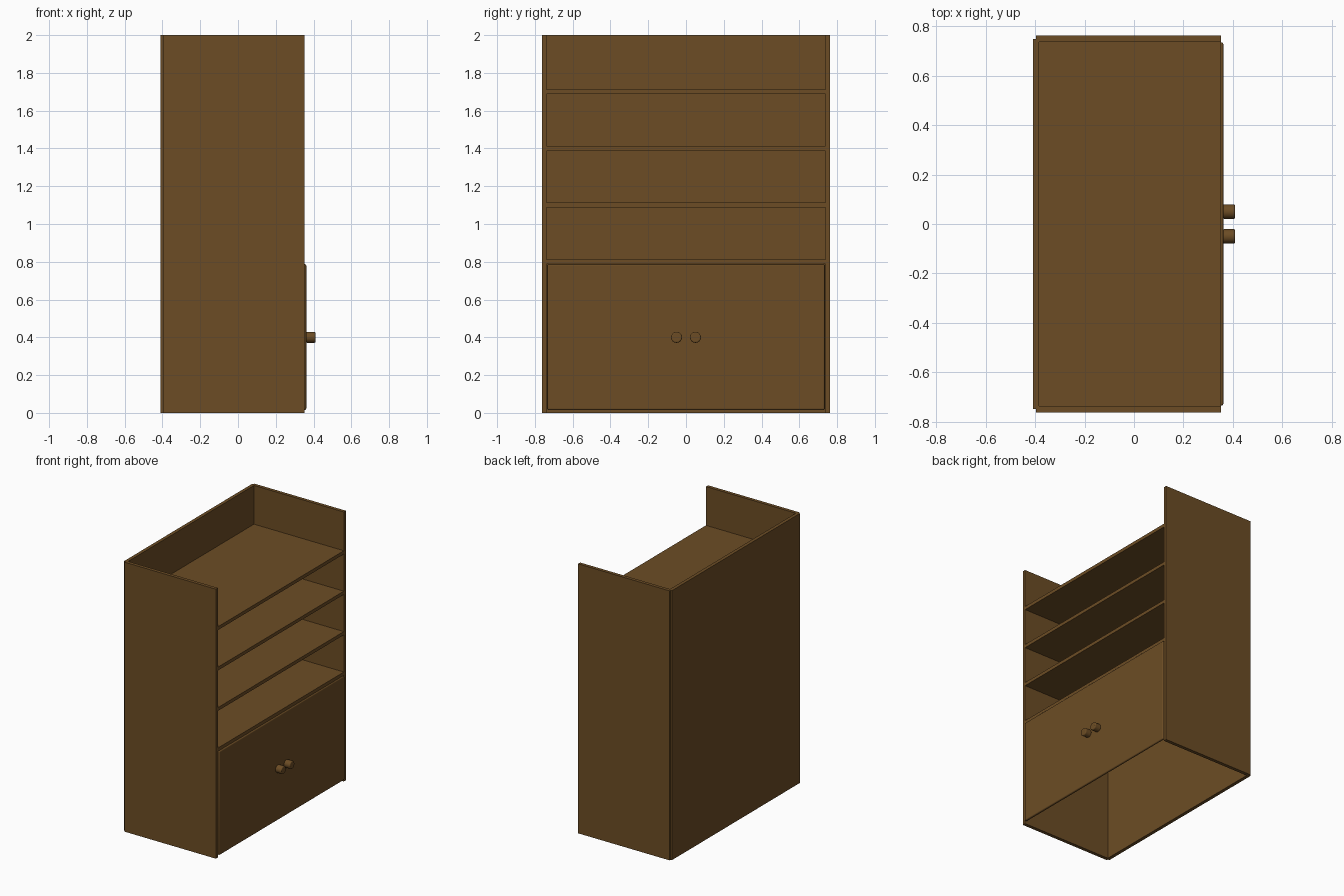
import bpy
import math

if "Cube" in bpy.data.objects:
    bpy.data.objects.remove(bpy.data.objects["Cube"])

wood = bpy.data.materials.new("brown wood")
wood.diffuse_color = (0.15, 0.073, 0.018, 1.0)
wood.use_nodes = True
wood.node_tree.nodes["Principled BSDF"].inputs["Base Color"].default_value = wood.diffuse_color


def finish(obj, name, bevel=0.0, smooth=False):
    obj.name = name
    obj.data.materials.append(wood)
    if bevel:
        mod = obj.modifiers.new("soft edge", 'BEVEL')
        mod.width = bevel
        mod.segments = 3
        mod.limit_method = 'ANGLE'
    if smooth:
        bpy.ops.object.shade_smooth_by_angle(angle=math.radians(40))
    return obj


def board(name, lo, hi, bevel=0.0, smooth=False):
    """Box between two opposite corners."""
    centre = [(a + b) / 2 for a, b in zip(lo, hi)]
    bpy.ops.mesh.primitive_cube_add(size=1, location=centre)
    obj = bpy.context.object
    obj.scale = [b - a for a, b in zip(lo, hi)]
    bpy.ops.object.transform_apply(location=False, rotation=False, scale=True)
    return finish(obj, name, bevel, smooth)


T = 0.025                      # board thickness
BACK, FRONT = -0.3975, 0.3525  # depth range of the case
HALF = 0.75                    # half width to the side board centres

# Back panel, and the two side panels
board("back_panel", (BACK - T / 2, -HALF, 0), (BACK + T / 2, HALF, 2))
for label, s in (("left", -1), ("right", 1)):
    y = s * HALF
    board(label + "_side_panel", (BACK, y - T / 2, 0), (FRONT, y + T / 2, 2))

# Shelves; the case has no top or bottom board
inner = HALF - T / 2
for i in range(4):
    z = 0.8 + 0.3 * i
    board("shelf_%d" % (i + 1), (BACK, -inner, z - T / 2), (FRONT, inner, z + T / 2))

# Cupboard front with softened edges
board("cupboard_door", (0.3425, -0.735, 0.016), (0.3615, 0.735, 0.787), 0.007, True)

# Pair of round knobs
for label, y in (("left", -0.05), ("right", 0.05)):
    bpy.ops.mesh.primitive_cylinder_add(
        vertices=32, radius=0.029, depth=0.05,
        location=(0.385, y, 0.4), rotation=(0, math.pi / 2, 0))
    finish(bpy.context.object, label + "_knob", 0.006, True)
